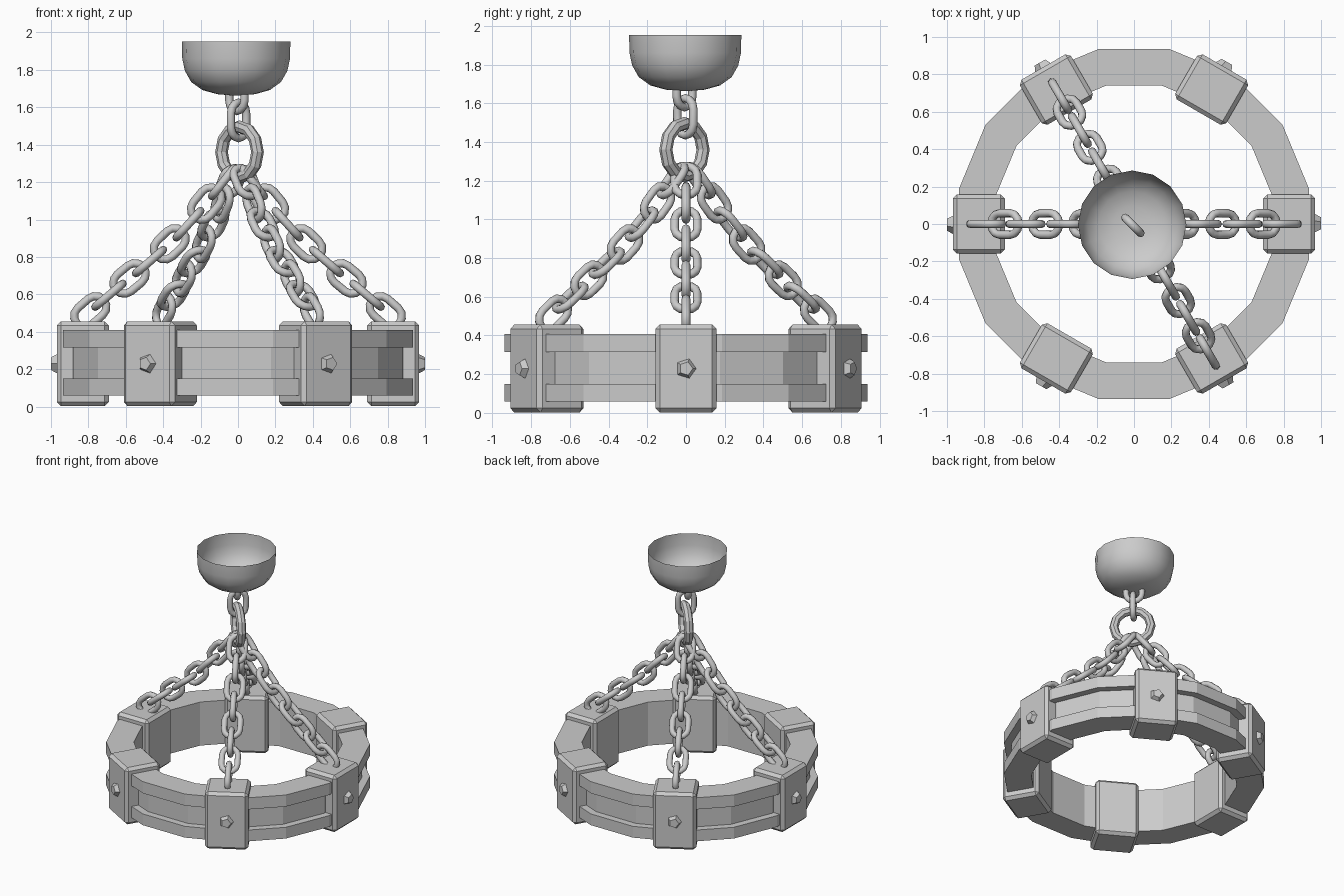
import bpy, bmesh
from math import sin, cos, pi, radians
from mathutils import Vector, Matrix

if "Cube" in bpy.data.objects:
    bpy.data.objects.remove(bpy.data.objects["Cube"])


def finish(name, bm, smooth=None):
    bmesh.ops.recalc_face_normals(bm, faces=bm.faces)
    me = bpy.data.meshes.new(name)
    bm.to_mesh(me)
    bm.free()
    ob = bpy.data.objects.new(name, me)
    bpy.context.collection.objects.link(ob)
    if smooth:
        bpy.ops.object.select_all(action='DESELECT')
        ob.select_set(True)
        bpy.context.view_layer.objects.active = ob
        bpy.ops.object.shade_smooth_by_angle(angle=radians(smooth))
    return ob


def skin(bm, rings, closed_rings=True):
    """Bridge a list of vertex loops with quads."""
    n = len(rings[0])
    count = len(rings) if closed_rings else len(rings) - 1
    for i in range(count):
        a, b = rings[i], rings[(i + 1) % len(rings)]
        for j in range(n):
            k = (j + 1) % n
            bm.faces.new((a[j], a[k], b[k], b[j]))


def loop_tube(bm, center, along, side, straight, radius, tube, arc, sides):
    """Closed stadium-shaped tube (a torus when straight is 0)."""
    center, along, side = Vector(center), along.normalized(), side.normalized()
    normal = along.cross(side)
    rings = []
    for half in (1, -1):
        steps = arc + 1 if straight else arc
        for i in range(steps):
            t = pi * i / arc + (0 if half == 1 else pi)
            out = side * cos(t) + along * sin(t)
            p = center + along * straight * half + out * radius
            rings.append([bm.verts.new(p + tube * (out * cos(2 * pi * j / sides)
                          + normal * sin(2 * pi * j / sides))) for j in range(sides)])
    skin(bm, rings)


def link(bm, center, along, side):
    loop_tube(bm, center, along, side, 0.038, 0.058, 0.022, 6, 8)


UP = Vector((0, 0, 1))
DIAG = Vector((1, -1, 0))
DIAG2 = Vector((1, 1, 0))

# Sixteen-sided wheel rim with an outer groove
bm = bmesh.new()
profile = [(0.755, 0.06), (0.955, 0.06), (0.955, 0.15), (0.90, 0.15),
           (0.90, 0.315), (0.955, 0.315), (0.955, 0.408), (0.755, 0.408)]
rings = []
for i in range(16):
    a = radians(11.25 + 22.5 * i)
    rings.append([bm.verts.new((r * cos(a), r * sin(a), z)) for r, z in profile])
skin(bm, rings)
finish("wheel_rim", bm)

# Six bevelled blocks with pentagonal bolts
for i in range(6):
    turn = Matrix.Rotation(radians(60 * i), 4, 'Z')
    bm = bmesh.new()
    bmesh.ops.create_cube(bm, size=1, matrix=turn @ Matrix.Translation((0.83, 0, 0.229))
                          @ Matrix.Diagonal((0.278, 0.315, 0.454, 1)))
    bmesh.ops.bevel(bm, geom=bm.edges[:], offset=0.022, segments=1, affect='EDGES')
    finish(f"block_{i + 1}", bm)
    bm = bmesh.new()
    bmesh.ops.create_cone(bm, cap_ends=True, segments=5, radius1=0.06, radius2=0.036,
                          depth=0.042, matrix=turn @ Matrix.Translation((0.978, 0, 0.229))
                          @ Matrix.Rotation(pi / 2, 4, 'Y'))
    finish(f"bolt_{i + 1}", bm)

# Four sagging chains from the hanging ring to the blocks
path = [(0.79, 0.508), (0.69, 0.595), (0.58, 0.685), (0.473, 0.775),
        (0.365, 0.87), (0.265, 0.975), (0.17, 1.085), (0.08, 1.2)]
for n, deg in enumerate((0, 120, 180, 300)):
    radial = Vector((cos(radians(deg)), sin(radians(deg)), 0))
    tangent = UP.cross(radial)
    bm = bmesh.new()
    for i, (r, z) in enumerate(path):
        lo, hi = path[max(i - 1, 0)], path[min(i + 1, len(path) - 1)]
        along = radial * (hi[0] - lo[0]) + UP * (hi[1] - lo[1])
        side = tangent if i % 2 else along.cross(tangent)
        link(bm, radial * r + UP * z, along, side)
    finish(f"chain_{n + 1}", bm, 50)

# Hanging ring
bm = bmesh.new()
loop_tube(bm, (0.008, -0.008, 1.36), UP, DIAG, 0, 0.136, 0.034, 6, 8)
finish("hanging_ring", bm)

# Two links between the ring and the ceiling cup
bm = bmesh.new()
link(bm, (0.003, -0.003, 1.53), UP, DIAG2)
link(bm, (-0.006, -0.008, 1.675), UP, DIAG)
finish("top_links", bm, 50)

# Open ceiling cup
bm = bmesh.new()
cup = [(0.29, 1.953), (0.288, 1.86), (0.274, 1.795), (0.24, 1.735),
       (0.18, 1.692), (0.10, 1.67), (0.03, 1.664)]
rings = [[bm.verts.new((-0.01 + r * cos(2 * pi * j / 16), -0.004 + r * sin(2 * pi * j / 16), z))
          for j in range(16)] for r, z in cup]
skin(bm, rings, False)
bm.faces.new(rings[-1])
finish("ceiling_cup", bm, 50)
